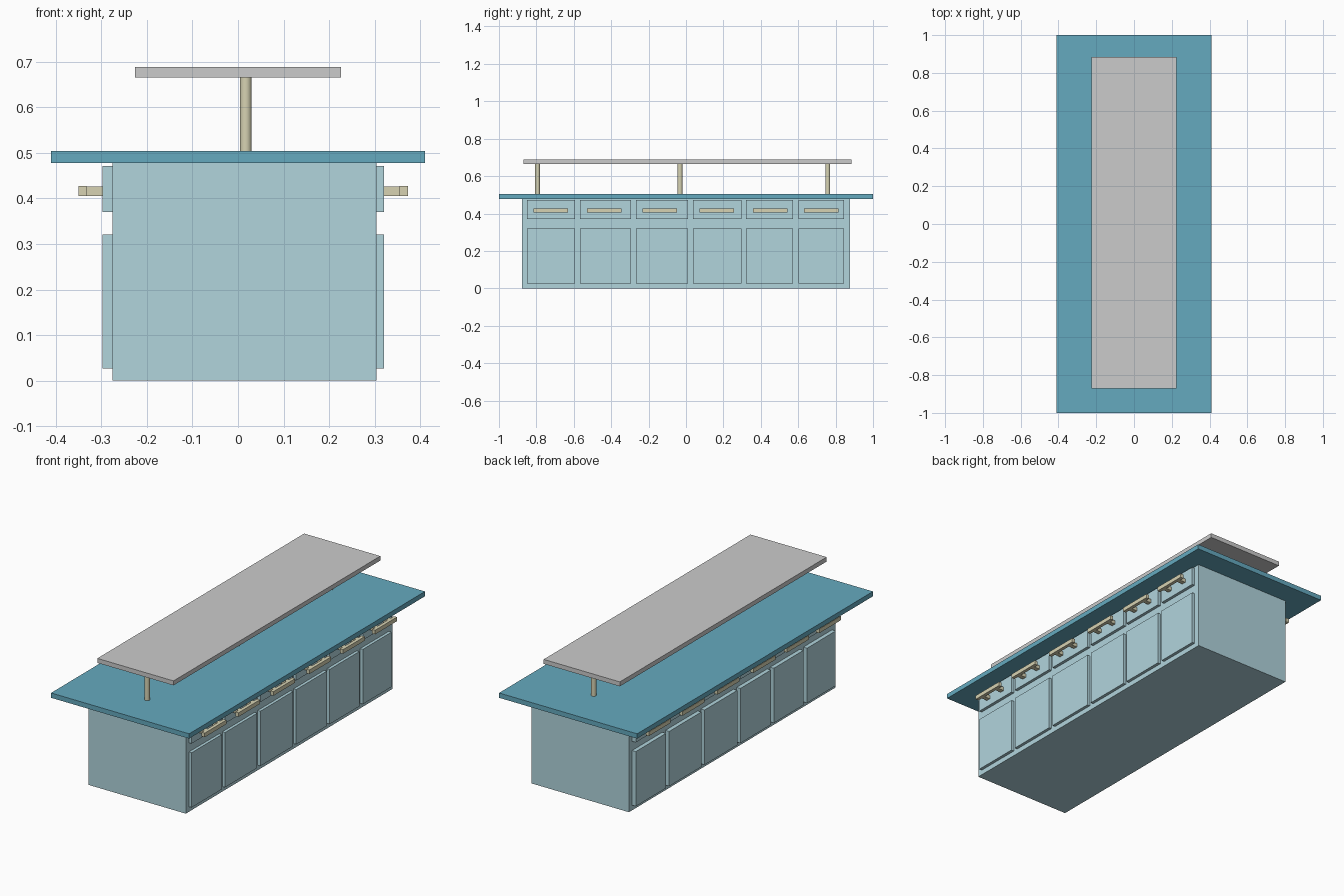
import bpy, math

if "Cube" in bpy.data.objects:
    bpy.data.objects.remove(bpy.data.objects["Cube"])


def material(name, color):
    m = bpy.data.materials.new(name)
    m.diffuse_color = (*color, 1)
    m.use_nodes = True
    m.node_tree.nodes["Principled BSDF"].inputs["Base Color"].default_value = m.diffuse_color
    return m


pale = material("pale_blue", (0.44, 0.66, 0.72))
teal = material("teal", (0.13, 0.40, 0.52))
beige = material("beige", (0.68, 0.65, 0.45))


def box(name, x, y, z, mat=None):
    """Box from (min, max) ranges on each axis."""
    r = (x, y, z)
    bpy.ops.mesh.primitive_cube_add(size=1, location=[(a + b) / 2 for a, b in r])
    o = bpy.context.object
    o.name = name
    o.scale = [abs(b - a) for a, b in r]
    bpy.ops.object.transform_apply(location=False, rotation=False, scale=True)
    if mat:
        o.data.materials.append(mat)
    return o


# Cabinet body, countertop and raised shelf
box("cabinet_body", (-0.275, 0.304), (-0.877, 0.877), (0, 0.479), pale)
box("countertop", (-0.41, 0.41), (-1, 1), (0.478, 0.504), teal)
box("raised_shelf", (-0.226, 0.226), (-0.87, 0.884), (0.665, 0.689))

# Shelf posts
for i, y in enumerate((-0.794, -0.032, 0.758)):
    bpy.ops.mesh.primitive_cylinder_add(vertices=32, radius=0.013, depth=0.163,
                                        location=(0.017, y, 0.5845))
    post = bpy.context.object
    post.name = f"shelf_post_{i + 1}"
    post.data.materials.append(beige)
    bpy.ops.object.shade_smooth_by_angle(angle=math.radians(30))

# Doors, drawers and handles; the left side is the right side turned half round
columns = [(-0.85, -0.594), (-0.567, -0.294), (-0.267, 0.011),
           (0.037, 0.297), (0.321, 0.572), (0.602, 0.845)]
handle_centres = [-0.723, -0.437, -0.14, 0.165, 0.45, 0.723]

for side, s in (("right", 1), ("left", -1)):
    def xr(a, b):
        return tuple(sorted((0.0115 + s * a, 0.0115 + s * b)))

    for i, ((y0, y1), hc) in enumerate(zip(columns, handle_centres)):
        tag = f"{side}_{i + 1}"
        y = tuple(sorted((s * y0, s * y1)))
        box(f"door_{tag}", xr(0.28, 0.3085), y, (0.027, 0.321), pale)
        box(f"drawer_{tag}", xr(0.28, 0.3085), y, (0.37, 0.471), pale)
        c = s * hc
        box(f"handle_bar_{tag}", xr(0.3435, 0.3615), (c - 0.0925, c + 0.0925),
            (0.405, 0.427), beige)
        for k in (-1, 1):
            m = c + k * 0.055
            box(f"handle_mount_{tag}", xr(0.306, 0.345), (m - 0.012, m + 0.012),
                (0.406, 0.426), beige)
